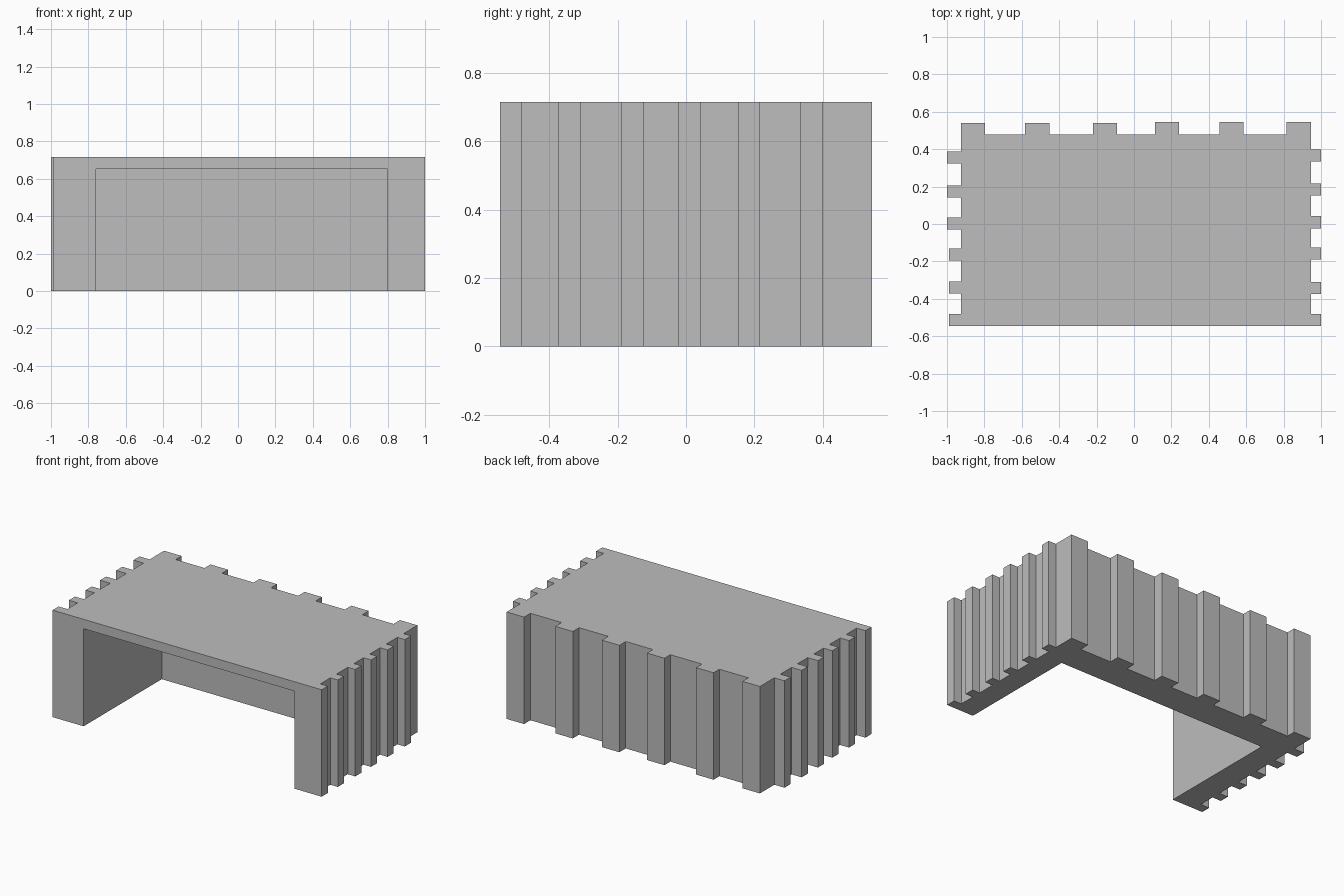
import bpy
import bmesh
from mathutils import Matrix

old = bpy.data.objects.get("Cube")
if old:
    bpy.data.objects.remove(old, do_unlink=True)

HEIGHT = 0.715
FRONT = -0.545

grey = bpy.data.materials.new("plain grey")
grey.use_nodes = True
grey.diffuse_color = (0.51, 0.51, 0.51, 1)
grey.node_tree.nodes["Principled BSDF"].inputs["Base Color"].default_value = grey.diffuse_color


def prism(name, outline, z0, z1):
    """Extrude a flat outline from z0 up to z1."""
    bm = bmesh.new()
    face = bm.faces.new([bm.verts.new((x, y, z0)) for x, y in outline])
    ext = bmesh.ops.extrude_face_region(bm, geom=[face])
    top = [g for g in ext["geom"] if isinstance(g, bmesh.types.BMVert)]
    bmesh.ops.translate(bm, verts=top, vec=(0, 0, z1 - z0))
    # merge the straight runs at the corners
    bmesh.ops.dissolve_limit(bm, angle_limit=0.001, verts=bm.verts, edges=bm.edges)
    bmesh.ops.recalc_face_normals(bm, faces=bm.faces)
    mesh = bpy.data.meshes.new(name)
    bm.to_mesh(mesh)
    bm.free()
    mesh.materials.append(grey)
    obj = bpy.data.objects.new(name, mesh)
    bpy.context.collection.objects.link(obj)
    return obj


def ribs(starts, width, base, tips):
    """Square-tooth run as (along, out) pairs; negative width runs backwards."""
    run = []
    for s, tip in zip(starts, tips):
        run += [(s, base), (s, tip), (s + width, tip), (s + width, base)]
    return run


# Ribbed outline: left side, back, then right side
left = ribs([FRONT, -0.374, -0.19, -0.023, 0.152, 0.334], 0.065, 0.945, [1.0] * 6)
back = ribs([0.945, 0.585, 0.24, -0.09, -0.453, -0.796], -0.129, 0.478,
            [0.545] * 3 + [0.54] * 3)
right = ribs([0.388, 0.206, 0.035, -0.131, -0.308, -0.481], -0.064, -0.925,
             [-1.0] * 3 + [-0.99] * 3)
outline = [(x, y) for y, x in left] + back + [(x, y) for y, x in right]
shell = prism("ribbed_shell", outline, 0, HEIGHT)

# Open space between the side walls, under the roof
opening = prism("opening_cutter", [(-0.76, -1), (0.80, -1), (0.80, 0.28), (-0.76, 0.28)],
                -0.2, 0.652)
opening.hide_render = True

cut = shell.modifiers.new("opening", 'BOOLEAN')
cut.operation = 'DIFFERENCE'
cut.solver = 'EXACT'
cut.object = opening
bpy.context.view_layer.objects.active = shell
bpy.ops.object.modifier_apply(modifier=cut.name)
bpy.data.objects.remove(opening, do_unlink=True)
